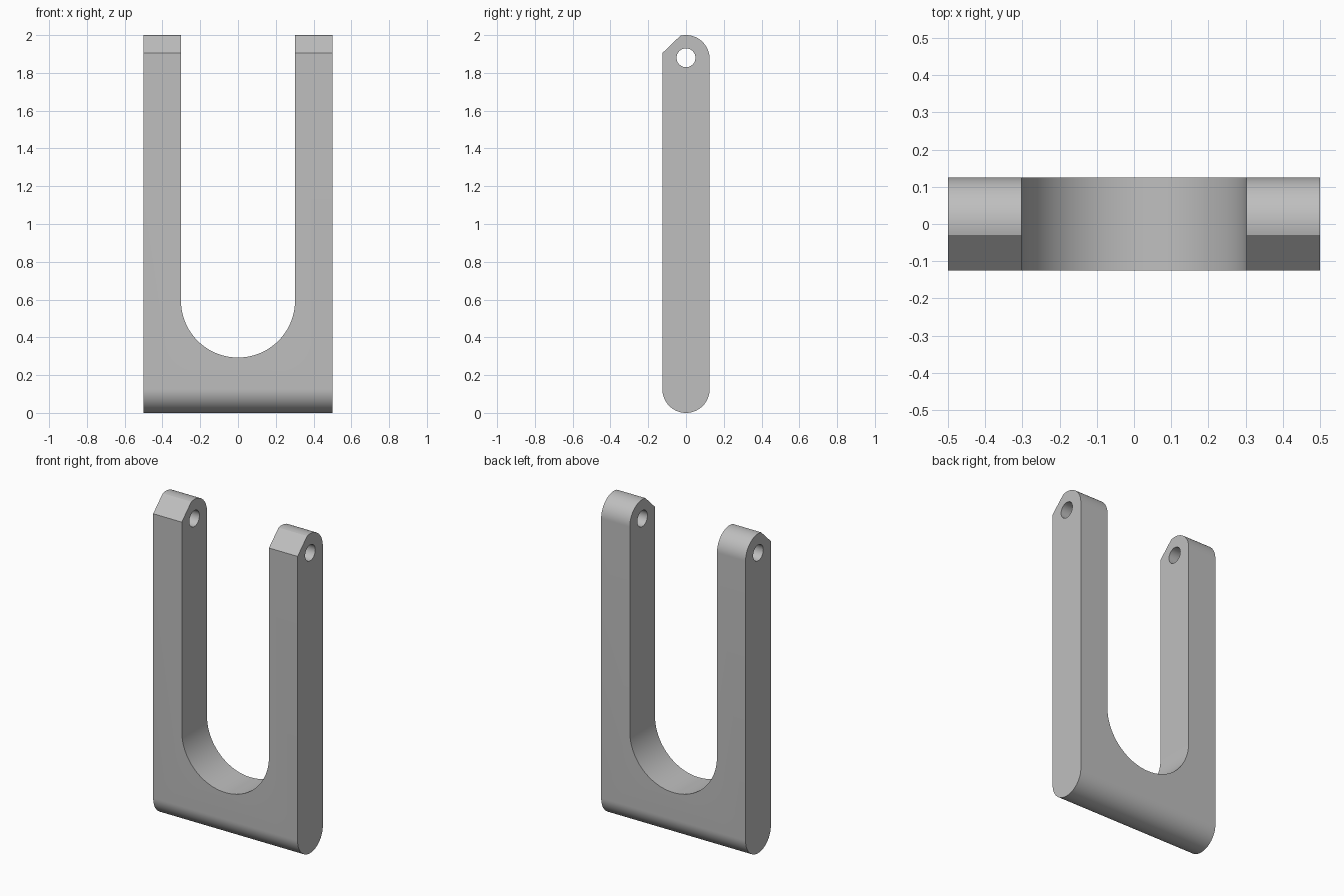
import bpy, bmesh
from math import sin, cos, pi, radians, asin

cube = bpy.data.objects.get("Cube")
if cube:
    bpy.data.objects.remove(cube, do_unlink=True)

WIDTH, R, HEIGHT = 1.0, 0.125, 2.0
SLOT_R, SLOT_Z = 0.302, 0.595
HOLE_R, HOLE_Z = 0.05, 1.88

grey = bpy.data.materials.new("plain grey")
grey.use_nodes = True
colour = (0.52, 0.52, 0.52, 1)
grey.diffuse_color = colour
grey.node_tree.nodes["Principled BSDF"].inputs["Base Color"].default_value = colour


def arc(cx, cz, r, start, end, steps):
    """Points on a circular arc, angles in radians."""
    angles = [start + (end - start) * i / steps for i in range(steps + 1)]
    return [(cx + r * cos(a), cz + r * sin(a)) for a in angles]


def prism(name, outline, place, direction):
    """Extrude a closed 2D outline along a direction."""
    bm = bmesh.new()
    face = bm.faces.new([bm.verts.new(place(u, v)) for u, v in outline])
    grown = bmesh.ops.extrude_face_region(bm, geom=[face])
    verts = [g for g in grown["geom"] if isinstance(g, bmesh.types.BMVert)]
    bmesh.ops.translate(bm, verts=verts, vec=direction)
    bmesh.ops.recalc_face_normals(bm, faces=bm.faces)
    mesh = bpy.data.meshes.new(name)
    bm.to_mesh(mesh)
    bm.free()
    mesh.materials.append(grey)
    obj = bpy.data.objects.new(name, mesh)
    bpy.context.collection.objects.link(obj)
    return obj


# Side profile: round foot, round back shoulder, chamfered front corner
chamfer_y = -0.03
top_angle = pi / 2 + asin(-chamfer_y / R)
profile = arc(0, R, R, pi, 2 * pi, 32)
profile += arc(0, HEIGHT - R, R, 0, top_angle, 24)
profile.append((-R, 1.905))
fork = prism("fork_body", profile, lambda y, z: (-WIDTH / 2, y, z), (WIDTH, 0, 0))

# Round-bottomed slot between the two arms
slot_outline = arc(0, SLOT_Z, SLOT_R, pi, 2 * pi, 48)
slot_outline += [(SLOT_R, HEIGHT + 0.2), (-SLOT_R, HEIGHT + 0.2)]
slot = prism("slot_cutter", slot_outline, lambda x, z: (x, -0.3, z), (0, 0.6, 0))

# Pin hole through both arms
hole_outline = arc(0, HOLE_Z, HOLE_R, 0, 2 * pi, 32)[:-1]
hole = prism("pin_hole_cutter", hole_outline, lambda y, z: (-0.7, y, z), (1.4, 0, 0))

bpy.context.view_layer.objects.active = fork
for cutter in (slot, hole):
    cut = fork.modifiers.new(cutter.name, "BOOLEAN")
    cut.operation = "DIFFERENCE"
    cut.solver = "EXACT"
    cut.object = cutter
    bpy.ops.object.modifier_apply(modifier=cut.name)
    bpy.data.objects.remove(cutter, do_unlink=True)

# Smooth the rounds and keep the edges crisp
bpy.ops.object.select_all(action="DESELECT")
fork.select_set(True)
bpy.ops.object.shade_smooth_by_angle(angle=radians(25))
